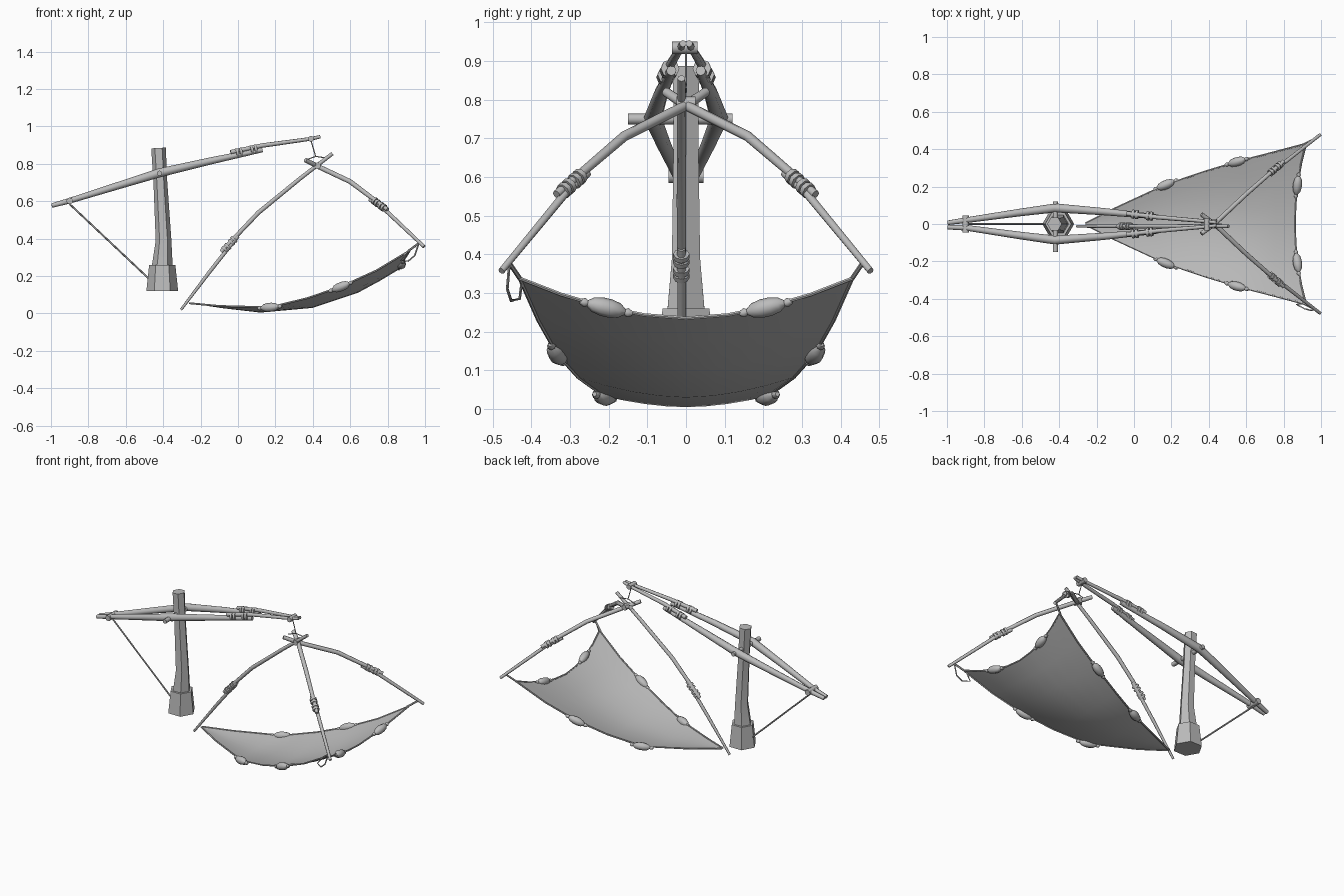
import bpy, bmesh, math
from mathutils import Vector

cube = bpy.data.objects.get("Cube")
if cube:
    bpy.data.objects.remove(cube, do_unlink=True)

grey = bpy.data.materials.new("plain_grey")
grey.use_nodes = True
colour = (0.5, 0.5, 0.5, 1)
grey.diffuse_color = colour
grey.node_tree.nodes["Principled BSDF"].inputs["Base Color"].default_value = colour


def finish(name, bm, angle=50):
    bmesh.ops.recalc_face_normals(bm, faces=bm.faces)
    mesh = bpy.data.meshes.new(name)
    bm.to_mesh(mesh)
    bm.free()
    mesh.materials.append(grey)
    obj = bpy.data.objects.new(name, mesh)
    bpy.context.collection.objects.link(obj)
    bpy.ops.object.select_all(action='DESELECT')
    obj.select_set(True)
    bpy.context.view_layer.objects.active = obj
    bpy.ops.object.shade_smooth_by_angle(angle=math.radians(angle))
    return obj


def tube(name, path, radii, sides=8, angle=50):
    """Sweep a round section along a path; radii is one number or one per point."""
    pts = [Vector(p) for p in path]
    if isinstance(radii, (int, float)):
        radii = [radii] * len(pts)
    bm = bmesh.new()
    rings = []
    for i, p in enumerate(pts):
        t = (pts[min(i + 1, len(pts) - 1)] - pts[max(i - 1, 0)]).normalized()
        ref = Vector((0, 1, 0)) if abs(t.y) < 0.9 else Vector((0, 0, 1))
        u = ref.cross(t).normalized()
        v = t.cross(u)
        ring = []
        for k in range(sides):
            a = math.tau * k / sides
            ring.append(bm.verts.new(p + radii[i] * (u * math.cos(a) + v * math.sin(a))))
        rings.append(ring)
    for a, b in zip(rings, rings[1:]):
        for k in range(sides):
            n = (k + 1) % sides
            bm.faces.new((a[k], a[n], b[n], b[k]))
    bm.faces.new(rings[0])
    bm.faces.new(rings[-1])
    return finish(name, bm, angle)


def along(name, centre, direction, offsets, radii):
    c, d = Vector(centre), Vector(direction).normalized()
    return tube(name, [c + d * o for o in offsets], radii)


def lashing(name, centre, direction, gap, r):
    """Two pairs of rope bands holding a splice together."""
    for i, o in enumerate((-gap, -gap + 0.02, gap - 0.02, gap)):
        along(f"{name}_{i}", centre, direction, (o - 0.007, o + 0.007), r)


# Mast and its flared foot
tube("mast_foot", [(-0.405, 0, 0.12), (-0.405, 0, 0.26)], [0.085, 0.07], 6, 30)
tube("mast", [(-0.405, 0, 0.25), (-0.398, 0, 0.39), (-0.415, 0, 0.7), (-0.425, 0, 0.885)],
     [0.056, 0.042, 0.037, 0.039], 6, 30)
tube("axle", [(-0.42, -0.15, 0.75), (-0.42, 0.12, 0.75)], 0.014)

# Pair of spliced boom beams
for side, s in (("left", 1), ("right", -1)):
    tube(f"{side}_boom_beam",
         [(-0.995, s * 0.012 - 0.005, 0.577), (-0.9, s * 0.02, 0.603),
          (-0.62, s * 0.06, 0.69), (-0.42, s * 0.086, 0.752),
          (-0.15, s * 0.065, 0.815), (0.13, s * 0.038, 0.875)],
         [0.012, 0.015, 0.02, 0.024, 0.019, 0.013])
    tube(f"{side}_boom_tip",
         [(-0.04, s * 0.056, 0.862), (0.13, s * 0.036, 0.898),
          (0.39, s * 0.014, 0.934), (0.44, s * 0.008, 0.945)],
         [0.012, 0.012, 0.01, 0.009])
    lashing(f"{side}_boom_lashing", (0.045, s * 0.047, 0.869), (1, -s * 0.11, 0.21), 0.05, 0.024)

# Cross pieces holding the boom ends
tube("boom_heel_crossbar", [(-0.9, -0.045, 0.602), (-0.9, 0.045, 0.602)], 0.018)
tube("boom_tip_crossbar", [(0.39, -0.036, 0.934), (0.39, 0.03, 0.934)], 0.016)

# Ropes
tube("heel_rope", [(-0.9, 0, 0.585), (-0.47, 0, 0.18)], 0.005, 6)
tube("hanging_rope", [(0.39, 0, 0.925), (0.415, 0, 0.84)], 0.003, 6)
tube("hanging_rope_front", [(0.36, 0, 0.82), (0.415, 0, 0.84), (0.47, 0, 0.832)], 0.003, 6)
tube("corner_loop", [(0.965, -0.457, 0.37), (0.945, -0.462, 0.31), (0.91, -0.452, 0.28),
                     (0.87, -0.43, 0.285), (0.9, -0.425, 0.325)], 0.004, 6)

# Net frame: one long centre pole and two side poles, all spliced
tube("centre_pole_upper", [(0.505, -0.012, 0.855), (0.33, -0.012, 0.72),
                           (0.11, -0.012, 0.54), (-0.09, -0.012, 0.33)], [0.01, 0.011, 0.012, 0.011])
tube("centre_pole_lower", [(0.0, -0.012, 0.415), (-0.15, -0.012, 0.225), (-0.305, -0.012, 0.02)],
     [0.011, 0.01, 0.007])
lashing("centre_lashing", (-0.045, -0.012, 0.37), (0.5, 0, 0.55), 0.035, 0.021)
for side, s in (("left", 1), ("right", -1)):
    tube(f"{side}_pole_upper", [(0.36, -s * 0.052, 0.82), (0.43, 0, 0.785),
                                (0.6, s * 0.16, 0.705), (0.8, s * 0.335, 0.555)],
         [0.012, 0.013, 0.013, 0.011])
    tube(f"{side}_pole_lower", [(0.705, s * 0.255, 0.61), (0.78, s * 0.31, 0.56),
                                (0.995, s * 0.477, 0.357)], [0.011, 0.011, 0.009])
    lashing(f"{side}_pole_lashing", (0.755, s * 0.295, 0.583), (0.5, s * 0.42, -0.37), 0.035, 0.021)
    tube(f"{side}_corner_tie", [(0.91, s * 0.427, 0.334), (0.97, s * 0.457, 0.378)], 0.006, 6)
tube("frame_binding", [(0.425, -0.025, 0.79), (0.425, 0.025, 0.79)], 0.018)

# Sagging net: each row is centre (x, z) then edge (x, y, z)
rows = [(-0.26, 0.055, -0.26, 0.004, 0.055), (-0.08, 0.028, -0.1, 0.085, 0.04),
        (0.12, 0.005, 0.17, 0.21, 0.033), (0.4, 0.03, 0.37, 0.278, 0.082),
        (0.64, 0.11, 0.55, 0.333, 0.143), (0.76, 0.175, 0.74, 0.382, 0.23),
        (0.86, 0.235, 0.92, 0.43, 0.338)]
steps = 4


def net_point(row, t):
    xc, zc, xe, ye, ze = row
    return Vector((xc + (xe - xc) * t * t, ye * t, zc + (ze - zc) * abs(t) ** 1.8))


bm = bmesh.new()
grid = [[bm.verts.new(net_point(r, k / steps)) for k in range(-steps, steps + 1)] for r in rows]
for a, b in zip(grid, grid[1:]):
    for k in range(2 * steps):
        bm.faces.new((a[k], a[k + 1], b[k + 1], b[k]))
finish("net_sheet", bm, 60)

# Rope hem round the net
for side, s in (("left", 1), ("right", -1)):
    tube(f"{side}_hem", [net_point(r, s) for r in rows], 0.005, 6)
tube("back_hem", [net_point(rows[-1], k / steps) for k in range(-steps, steps + 1)], 0.005, 6)


# Floats with a knot at each end
def net_float(name, centre, direction):
    along(name, centre, direction, (-0.05, -0.035, -0.012, 0.012, 0.035, 0.05),
          (0.008, 0.019, 0.024, 0.024, 0.019, 0.008))
    for i, o in enumerate((-0.058, 0.058)):
        along(f"{name}_knot_{i}", centre, direction, (o - 0.012, o, o + 0.012), (0.006, 0.012, 0.006))


for side, s in (("left", 1), ("right", -1)):
    for label, i in (("front", 2), ("rear", 4)):
        p = net_point(rows[i], s)
        net_float(f"{side}_{label}_float", p, net_point(rows[i + 1], s) - net_point(rows[i - 1], s))
    net_float(f"{side}_back_float", net_point(rows[-1], s * 0.48),
              net_point(rows[-1], s * 0.6) - net_point(rows[-1], s * 0.35))
